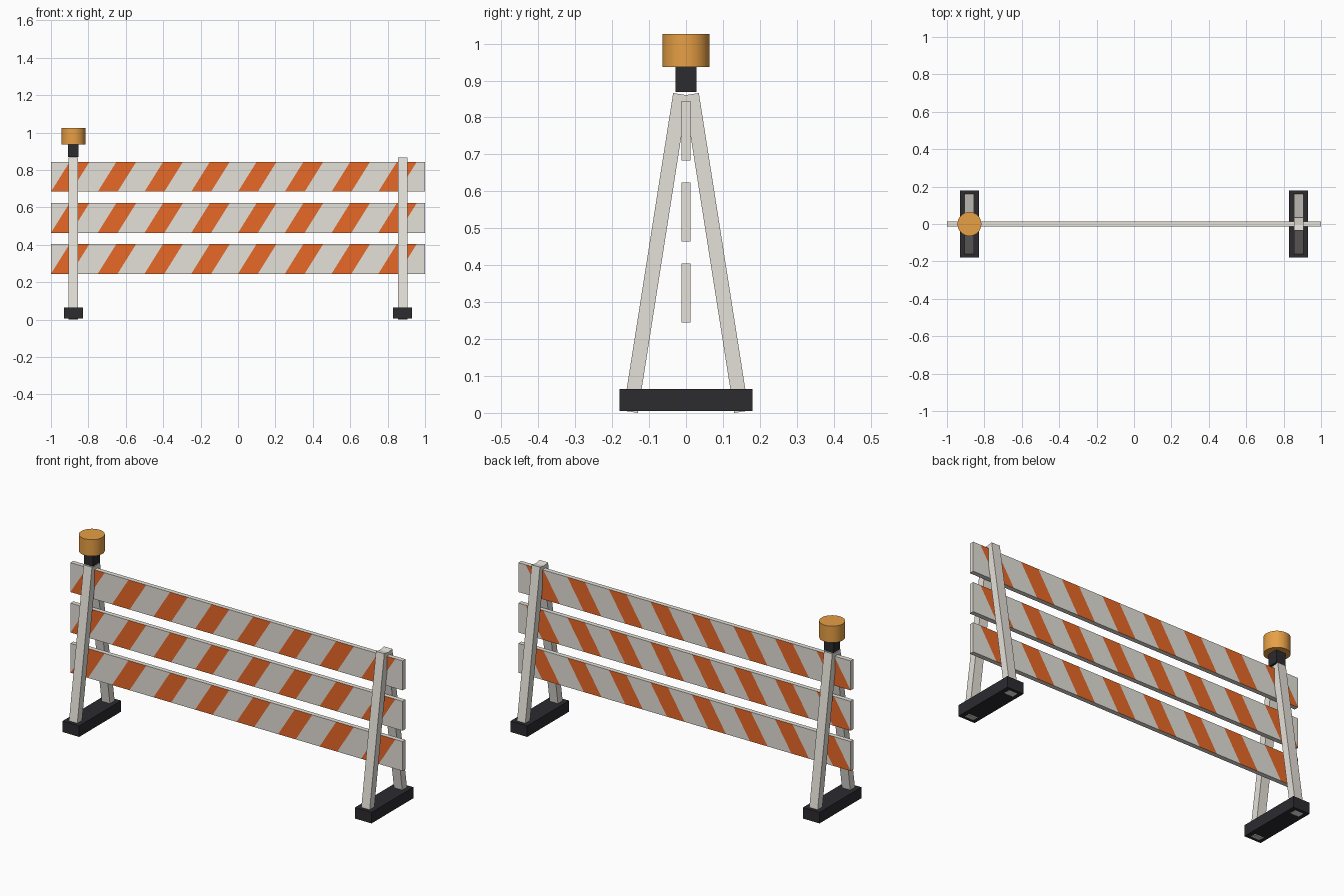
import bpy, bmesh, math
from mathutils import Matrix, Vector

if "Cube" in bpy.data.objects:
    bpy.data.objects.remove(bpy.data.objects["Cube"])


def material(name, rgb):
    m = bpy.data.materials.new(name)
    m.diffuse_color = (*rgb, 1)
    m.use_nodes = True
    m.node_tree.nodes["Principled BSDF"].inputs["Base Color"].default_value = m.diffuse_color
    return m


WHITE = material("off_white", (0.78, 0.75, 0.69))
ORANGE = material("orange", (0.80, 0.14, 0.02))
RUBBER = material("black_rubber", (0.025, 0.025, 0.03))
AMBER = material("amber", (0.80, 0.35, 0.06))


def finish(name, bm, *mats):
    mesh = bpy.data.meshes.new(name)
    bm.to_mesh(mesh)
    bm.free()
    for m in mats:
        mesh.materials.append(m)
    ob = bpy.data.objects.new(name, mesh)
    bpy.context.collection.objects.link(ob)
    return ob


def box_bm(size, loc, rot=Matrix()):
    bm = bmesh.new()
    mat = Matrix.Translation(loc) @ rot @ Matrix.Diagonal((*size, 1))
    bmesh.ops.create_cube(bm, size=1, matrix=mat)
    return bm


# Striped boards: boxes cut by slanted planes, alternate slices painted
BOARD_H, SHEAR, PITCH, STRIPE = 0.16, 0.10, 0.25, 0.106


def board(name, zc):
    bm = box_bm((2, 0.025, BOARD_H), (0, 0, zc))
    z0 = zc - BOARD_H / 2
    normal = Vector((BOARD_H, 0, -SHEAR)).normalized()
    for i in range(8):
        for x in (-1 + i * PITCH, -1 + i * PITCH + STRIPE):
            bmesh.ops.bisect_plane(bm, geom=bm.verts[:] + bm.edges[:] + bm.faces[:],
                                   plane_co=(x, 0, z0), plane_no=normal, dist=1e-5)
    bm.normal_update()
    for f in bm.faces:
        c = f.calc_center_median()
        s = c.x + 1 - (c.z - z0) * SHEAR / BOARD_H
        if abs(f.normal.y) > 0.9 and s > 0 and s % PITCH < STRIPE:
            f.material_index = 1
    finish(name, bm, WHITE, ORANGE)


for label, z in (("lower", 0.325), ("middle", 0.544), ("upper", 0.764)):
    board(label + "_board", z)

# A-frame legs and rubber feet at each end
FOOT_Y, TOP_Y, LEG_Z0, LEG_Z1 = 0.15, 0.015, 0.003, 0.863
tilt = math.atan2(FOOT_Y - TOP_Y, LEG_Z1 - LEG_Z0)
length = math.hypot(FOOT_Y - TOP_Y, LEG_Z1 - LEG_Z0)
for side, x in (("left", -0.88), ("right", 0.88)):
    for end, s in (("front", -1), ("back", 1)):
        centre = (x, s * (FOOT_Y + TOP_Y) / 2, (LEG_Z0 + LEG_Z1) / 2)
        bm = box_bm((0.05, 0.04, length), centre, Matrix.Rotation(s * tilt, 4, 'X'))
        finish(f"{side}_{end}_leg", bm, WHITE)
    finish(f"{side}_foot", box_bm((0.10, 0.36, 0.06), (x, 0, 0.035)), RUBBER)

# Warning lamp on the left frame
finish("lamp_mount", box_bm((0.056, 0.058, 0.068), (-0.88, 0, 0.903)), RUBBER)
bm = bmesh.new()
bmesh.ops.create_cone(bm, cap_ends=True, segments=32, radius1=0.064, radius2=0.064,
                      depth=0.09, matrix=Matrix.Translation((-0.88, 0, 0.981)))
lamp = finish("lamp", bm, AMBER)
bpy.context.view_layer.objects.active = lamp
lamp.select_set(True)
bpy.ops.object.shade_smooth_by_angle(angle=math.radians(30))
